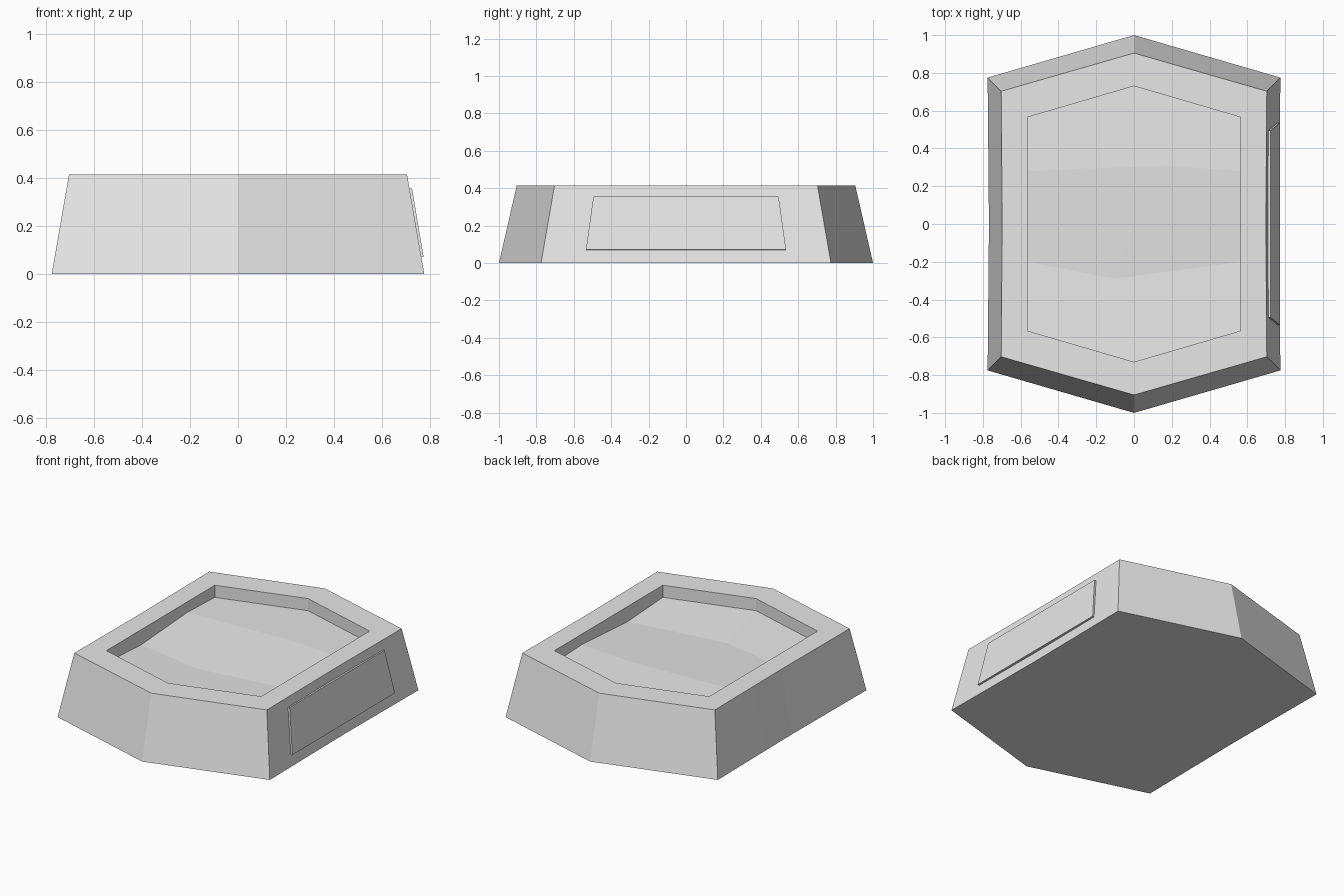
import bpy
import bmesh
from mathutils import Vector

cube = bpy.data.objects.get("Cube")
if cube:
    bpy.data.objects.remove(cube)

grey = bpy.data.materials.new("light grey")
grey.use_nodes = True
grey.diffuse_color = (0.8, 0.8, 0.8, 1)
grey.node_tree.nodes["Principled BSDF"].inputs["Base Color"].default_value = grey.diffuse_color

HEIGHT = 0.415
SIDE_Y = (-0.2, 0.0, 0.28)  # stations along each long side


def finish(bm, name):
    bmesh.ops.recalc_face_normals(bm, faces=bm.faces)
    mesh = bpy.data.meshes.new(name)
    bm.to_mesh(mesh)
    bm.free()
    mesh.materials.append(grey)
    obj = bpy.data.objects.new(name, mesh)
    bpy.context.collection.objects.link(obj)
    return obj


def outline(bm, x, corner, apex, bow, heights):
    """Elongated hexagon ring; heights run from front to back."""
    ys = (-corner, *SIDE_Y, corner)
    side = [(x - bow * (1 - abs(y) / corner), y, z) for y, z in zip(ys, heights)]
    pts = [(0, -apex, heights[0]), *side, (0, apex, heights[-1])]
    pts += [(-px, y, z) for px, y, z in reversed(side)]
    return [bm.verts.new(p) for p in pts]


def bridge(bm, a, b):
    n = len(a)
    for i in range(n):
        j = (i + 1) % n
        bm.faces.new((a[i], a[j], b[j], b[i]))


# Tapered hexagonal body with a sunken top
bm = bmesh.new()
floor_z = (0.335, 0.315, 0.328, 0.345, 0.335)
base = outline(bm, 0.775, 0.775, 1.0, 0.007, [0] * 5)
rim = outline(bm, 0.703, 0.703, 0.905, 0.005, [HEIGHT] * 5)
lip = outline(bm, 0.565, 0.565, 0.73, 0, [HEIGHT] * 5)
edge = outline(bm, 0.565, 0.565, 0.73, 0, floor_z)
for lower, upper in ((base, rim), (rim, lip), (lip, edge)):
    bridge(bm, lower, upper)
bm.faces.new(base)

# Gently folded floor of the recess
right, left = edge[1:6], edge[:6:-1]
ridge = [bm.verts.new(p) for p in ((-0.1, -0.29, 0.315), (0, 0, 0.33), (0.17, 0.31, 0.345))]
middle = [edge[0], *ridge, edge[6]]
for i in range(4):
    bm.faces.new((left[i], middle[i], middle[i + 1], left[i + 1]))
    bm.faces.new((middle[i], right[i], right[i + 1], middle[i + 1]))
finish(bm, "body")

# Thin raised panel on one long side
bm = bmesh.new()
corners = [Vector(p) for p in ((0.758, -0.535, 0.07), (0.758, 0.535, 0.07),
                               (0.71, 0.495, 0.355), (0.71, -0.495, 0.355))]
normal = (corners[1] - corners[0]).cross(corners[3] - corners[0]).normalized()
inner = [bm.verts.new(c - normal * 0.005) for c in corners]
outer = [bm.verts.new(c + normal * 0.014) for c in corners]
bridge(bm, inner, outer)
bm.faces.new(inner)
bm.faces.new(outer)
finish(bm, "side_panel")
